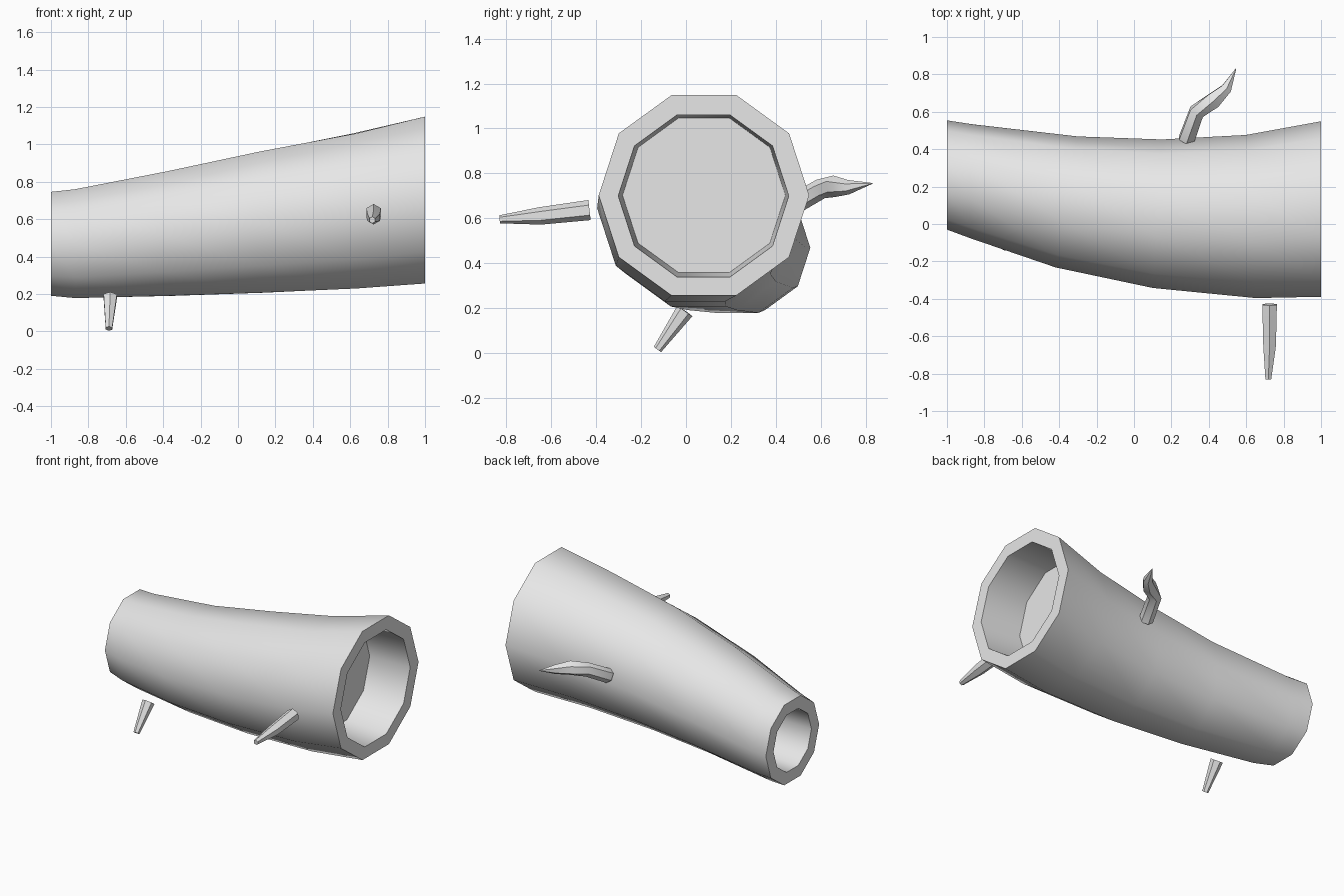
import bpy, bmesh
from math import cos, sin, tau, radians
from mathutils import Vector

cube = bpy.data.objects.get("Cube")
if cube:
    bpy.data.objects.remove(cube, do_unlink=True)

grey = bpy.data.materials.new("plain grey")
grey.use_nodes = True
colour = (0.8, 0.8, 0.8, 1)
grey.diffuse_color = colour
grey.node_tree.nodes["Principled BSDF"].inputs["Base Color"].default_value = colour


def loft(name, rings):
    """Skin a closed tube through lists of points, with a cap at each end."""
    bm = bmesh.new()
    loops = [[bm.verts.new(p) for p in ring] for ring in rings]
    n = len(loops[0])
    for a, b in zip(loops, loops[1:]):
        for i in range(n):
            j = (i + 1) % n
            bm.faces.new((a[i], a[j], b[j], b[i]))
    bm.faces.new(loops[0])
    bm.faces.new(loops[-1])
    bmesh.ops.recalc_face_normals(bm, faces=bm.faces)
    mesh = bpy.data.meshes.new(name)
    bm.to_mesh(mesh)
    bm.free()
    mesh.materials.append(grey)
    obj = bpy.data.objects.new(name, mesh)
    bpy.context.collection.objects.link(obj)
    bpy.ops.object.select_all(action='DESELECT')
    obj.select_set(True)
    bpy.context.view_layer.objects.active = obj
    bpy.ops.object.shade_smooth_by_angle(angle=radians(50))
    return obj


def log_ring(x, y, z, r, lean=0):
    """Ten-sided ring across the log; lean shifts its back side along x."""
    ring = []
    for i in range(10):
        a = tau * i / 10
        ring.append((x + lean * r * cos(a), y + r * cos(a), z + r * sin(a)))
    return ring


def branch(name, path):
    """Six-sided tapering twig along a path of (x, y, z, radius)."""
    points = [Vector(p[:3]) for p in path]
    rings = []
    for i, p in enumerate(points):
        d = points[min(i + 1, len(points) - 1)] - points[max(i - 1, 0)]
        u = d.cross(Vector((1, 0, 0))).normalized()
        v = d.cross(u).normalized()
        rings.append([p + path[i][3] * (u * cos(tau * k / 6) + v * sin(tau * k / 6))
                      for k in range(6)])
    return loft(name, rings)


# Log: narrow bore floor, outer bark, wide bore floor
loft("hollow_log", [log_ring(*s) for s in (
    (-0.6, 0.25, 0.47, 0.2),
    (-1, 0.262, 0.468, 0.208),
    (-1, 0.262, 0.468, 0.292),
    (-0.87, 0.228, 0.469, 0.306),
    (-0.36, 0.118, 0.523, 0.35, 0.17),
    (0.125, 0.055, 0.584, 0.397, 0.06),
    (0.625, 0.04, 0.644, 0.436, -0.06),
    (1, 0.08, 0.702, 0.469),
    (1, 0.078, 0.699, 0.38),
    (0.7, 0.08, 0.702, 0.363),
)])

# Broken branch stubs
branch("front_branch", [(0.725, -0.43, 0.636, 0.045), (0.725, -0.65, 0.61, 0.039),
                        (0.718, -0.83, 0.595, 0.018)])
branch("lower_branch", [(-0.683, -0.005, 0.187, 0.041), (-0.69, -0.127, 0.015, 0.02)])
branch("back_branch", [(0.28, 0.45, 0.645, 0.047), (0.335, 0.6, 0.73, 0.045),
                       (0.425, 0.66, 0.742, 0.048), (0.495, 0.725, 0.738, 0.032),
                       (0.545, 0.83, 0.755, 0.002)])
